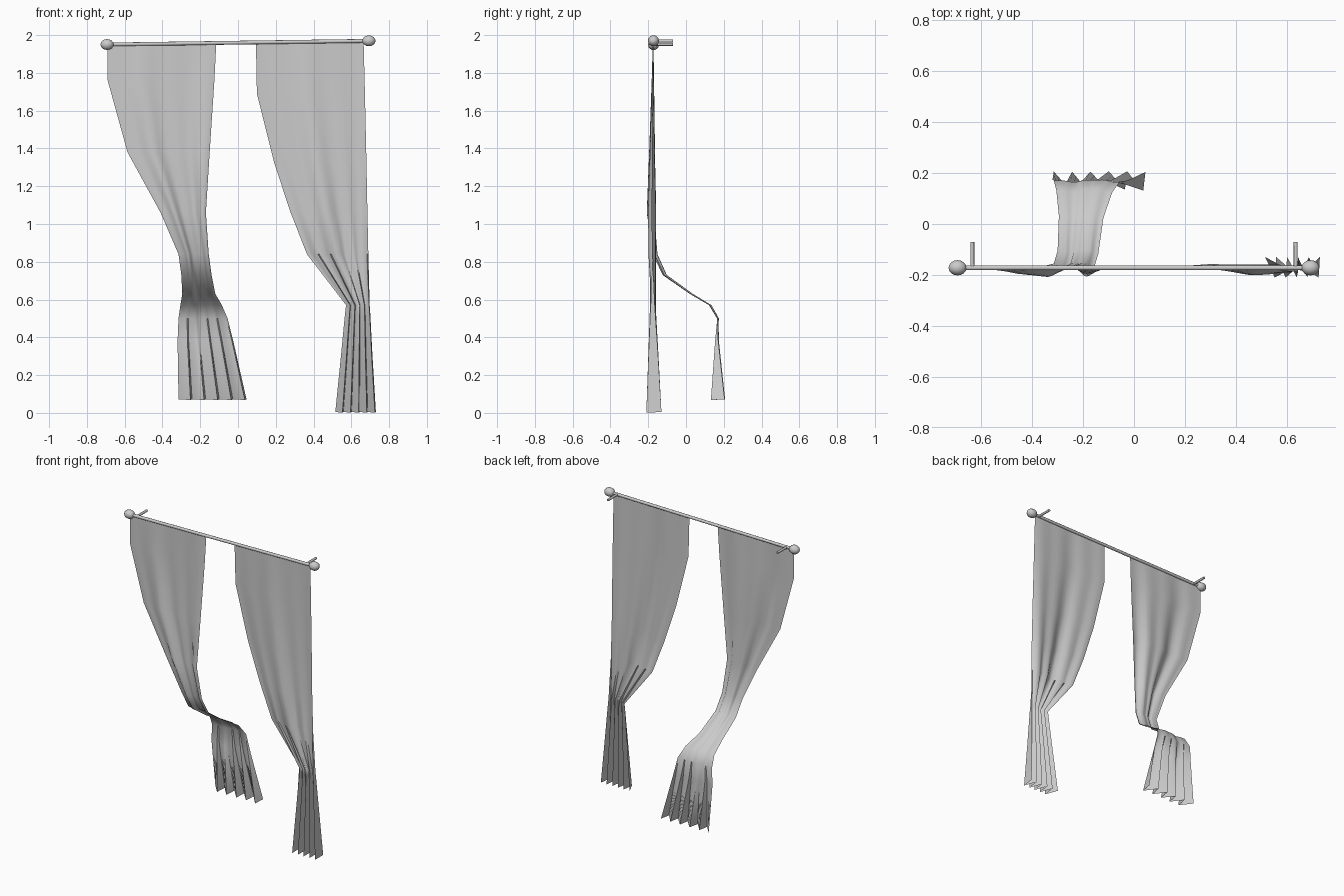
import bpy, bmesh, math
from mathutils import Vector

default = bpy.data.objects.get("Cube")
if default:
    bpy.data.objects.remove(default, do_unlink=True)

# One plain grey for cloth and metal
grey = bpy.data.materials.new("plain grey")
grey.use_nodes = True
colour = (0.6, 0.6, 0.6, 1)
grey.diffuse_color = colour
grey.node_tree.nodes["Principled BSDF"].inputs["Base Color"].default_value = colour


def finish(obj, name, angle):
    obj.name = name
    obj.data.materials.clear()
    obj.data.materials.append(grey)
    bpy.ops.object.select_all(action='DESELECT')
    obj.select_set(True)
    bpy.context.view_layer.objects.active = obj
    bpy.ops.object.shade_smooth_by_angle(angle=math.radians(angle))
    return obj


def bar(name, start, end, radius, sides):
    start, end = Vector(start), Vector(end)
    axis = end - start
    bpy.ops.mesh.primitive_cylinder_add(vertices=sides, radius=radius, depth=axis.length,
                                        location=(start + end) / 2)
    obj = bpy.context.object
    obj.rotation_mode = 'QUATERNION'
    obj.rotation_quaternion = axis.to_track_quat('Z', 'Y')
    return finish(obj, name, 50)


def rod_height(x):
    return 1.96 + 0.014 * x


ROD_Y = -0.172

# Slightly tilted rod with a finial and a wall bracket at each end
bar("curtain_rod", (-0.68, ROD_Y, rod_height(-0.68)), (0.68, ROD_Y, rod_height(0.68)), 0.01, 10)
for side, label in ((-1, "right"), (1, "left")):
    x = side * 0.635
    bar(label + "_bracket", (x, ROD_Y, rod_height(x)), (x, -0.07, rod_height(x)), 0.008, 8)
    x = side * 0.693
    bpy.ops.mesh.primitive_uv_sphere_add(segments=10, ring_count=8, radius=0.03,
                                         location=(x, ROD_Y, rod_height(x)),
                                         rotation=(0, math.pi / 2, 0))
    finial = bpy.context.object
    finial.scale.z = 1.17
    finish(finial, label + "_finial", 60)


def fold_columns(pleats, steps=5, crease=0.12):
    """Position across the cloth and saw-tooth depth for each column."""
    columns = []
    for p in range(pleats):
        for s in range(steps):
            t = s / (steps - 1)
            columns.append(((p + t * (1 - crease)) / pleats, 1 - 2 * t))
    columns.append((1, 1))
    return columns


def soft_fold(u, phase):
    return 0.65 * math.sin(9 * u + phase) + 0.35 * math.sin(21 * u + 2 * phase)


def curtain(name, rows, pleats, phase):
    """Loft a cloth sheet; row = height, low x, high x, y, soft fold, pleat depth."""
    bm = bmesh.new()
    columns = fold_columns(pleats)
    grid = []
    for i, (z, x0, x1, y, soft, pleat) in enumerate(rows):
        line = []
        for u, saw in columns:
            x = x0 + (x1 - x0) * u
            depth = y + soft * soft_fold(u, phase) + pleat * saw
            height = rod_height(x) if i == 0 else z + 0.05 * pleat * saw
            line.append(bm.verts.new((x, depth, height)))
        grid.append(line)
    for upper, lower in zip(grid, grid[1:]):
        for j in range(len(columns) - 1):
            bm.faces.new((lower[j], lower[j + 1], upper[j + 1], upper[j]))
    mesh = bpy.data.meshes.new(name)
    bm.to_mesh(mesh)
    bm.free()
    obj = bpy.data.objects.new(name, mesh)
    bpy.context.collection.objects.link(obj)
    return finish(obj, name, 55)


# Curtain blown back into the room below its gathered waist
curtain("blown_curtain", [
    (1.96, -.69, -.115, -.174, .002, 0),
    (1.76, -.69, -.125, -.175, .007, 0),
    (1.38, -.585, -.15, -.178, .018, 0),
    (1.06, -.41, -.17, -.185, .024, 0),
    (.84, -.315, -.155, -.16, .015, .002),
    (.73, -.3, -.14, -.11, .014, .002),
    (.63, -.295, -.12, .03, .01, 0),
    (.57, -.305, -.085, .13, .008, 0),
    (.5, -.315, -.055, .17, .006, 0),
    (.38, -.32, -.025, .165, .004, .008),
    (.07, -.315, .045, .17, .003, .036),
], 5, 2.2)

# Curtain hanging straight and tied in to one side
curtain("tied_curtain", [
    (1.96, .095, .665, -.174, .002, 0),
    (1.69, .1, .672, -.175, .008, 0),
    (1.33, .19, .68, -.177, .016, 0),
    (1.07, .275, .685, -.178, .024, 0),
    (.84, .365, .69, -.178, .022, .002),
    (.57, .572, .697, -.176, .008, .012),
    (.53, .567, .7, -.176, .005, .014),
    (.3, .545, .712, -.173, .002, .026),
    (.003, .515, .73, -.17, 0, .04),
], 5, .6)
